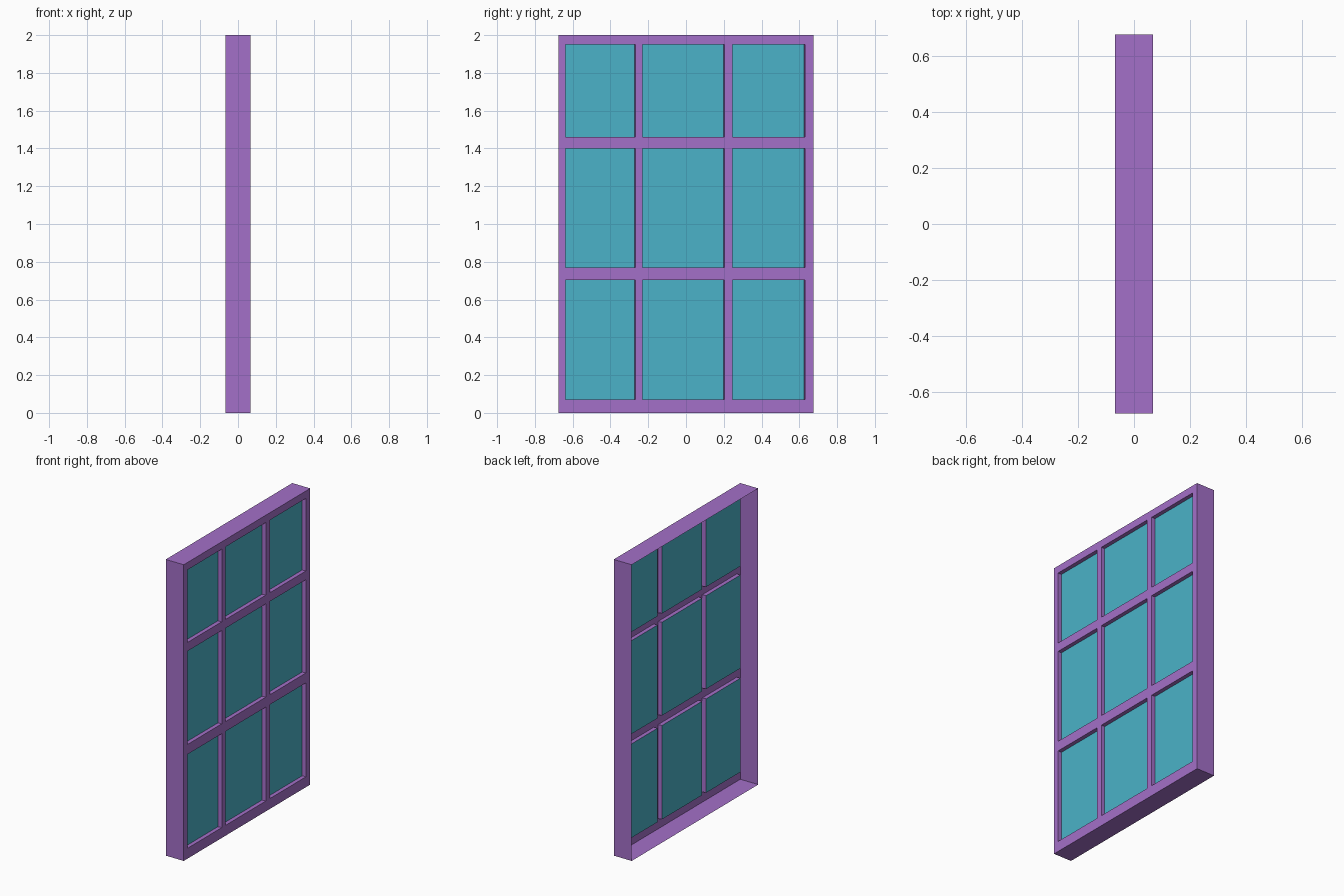
import bpy, bmesh

if "Cube" in bpy.data.objects:
    bpy.data.objects.remove(bpy.data.objects["Cube"])

FACE_X, BACK_X, PANE_X = 0.067, -0.067, 0.040
TAPER = 0.005
YS = [-0.675, -0.637, -0.268, -0.229, 0.203, 0.247, 0.631, 0.675]
ZS = [0.0, 0.07, 0.704, 0.771, 1.401, 1.46, 1.95, 2.0]


def material(name, color):
    mat = bpy.data.materials.new(name)
    mat.diffuse_color = color
    mat.use_nodes = True
    mat.node_tree.nodes["Principled BSDF"].inputs["Base Color"].default_value = mat.diffuse_color
    return mat


def make_object(name, bm, mat):
    mesh = bpy.data.meshes.new(name)
    bm.to_mesh(mesh)
    bm.free()
    mesh.materials.append(mat)
    obj = bpy.data.objects.new(name, mesh)
    bpy.context.collection.objects.link(obj)
    return obj


def quad_corners(x, y0, y1, z0, z1):
    return [(x, y0, z0), (x, y1, z0), (x, y1, z1), (x, y0, z1)]


frame_mat = material("frame_purple", (0.37, 0.16, 0.58, 1))
glass_mat = material("glass_teal", (0.07, 0.45, 0.58, 1))
frame, glass = bmesh.new(), bmesh.new()

# Lattice front sheet, with a shallow open recess and a pane in every odd cell
for i in range(len(YS) - 1):
    for j in range(len(ZS) - 1):
        y0, y1, z0, z1 = YS[i], YS[i + 1], ZS[j], ZS[j + 1]
        outer = [frame.verts.new(c) for c in quad_corners(FACE_X, y0, y1, z0, z1)]
        if i % 2 and j % 2:
            rim = quad_corners(PANE_X, y0, y1 - TAPER, z0, z1)
            inner = [frame.verts.new(c) for c in rim]
            for k in range(4):
                n = (k + 1) % 4
                frame.faces.new((outer[k], outer[n], inner[n], inner[k]))
            glass.faces.new([glass.verts.new(c) for c in rim])
        else:
            frame.faces.new(outer)

# Outer rim: thin walls running back from the sheet, open behind
front = [frame.verts.new(c) for c in quad_corners(FACE_X, YS[0], YS[-1], ZS[0], ZS[-1])]
back = [frame.verts.new(c) for c in quad_corners(BACK_X, YS[0], YS[-1], ZS[0], ZS[-1])]
for k in range(4):
    n = (k + 1) % 4
    frame.faces.new((front[n], front[k], back[k], back[n]))

bmesh.ops.remove_doubles(frame, verts=frame.verts[:], dist=1e-5)
make_object("window_frame", frame, frame_mat)
make_object("glass_panes", glass, glass_mat)
